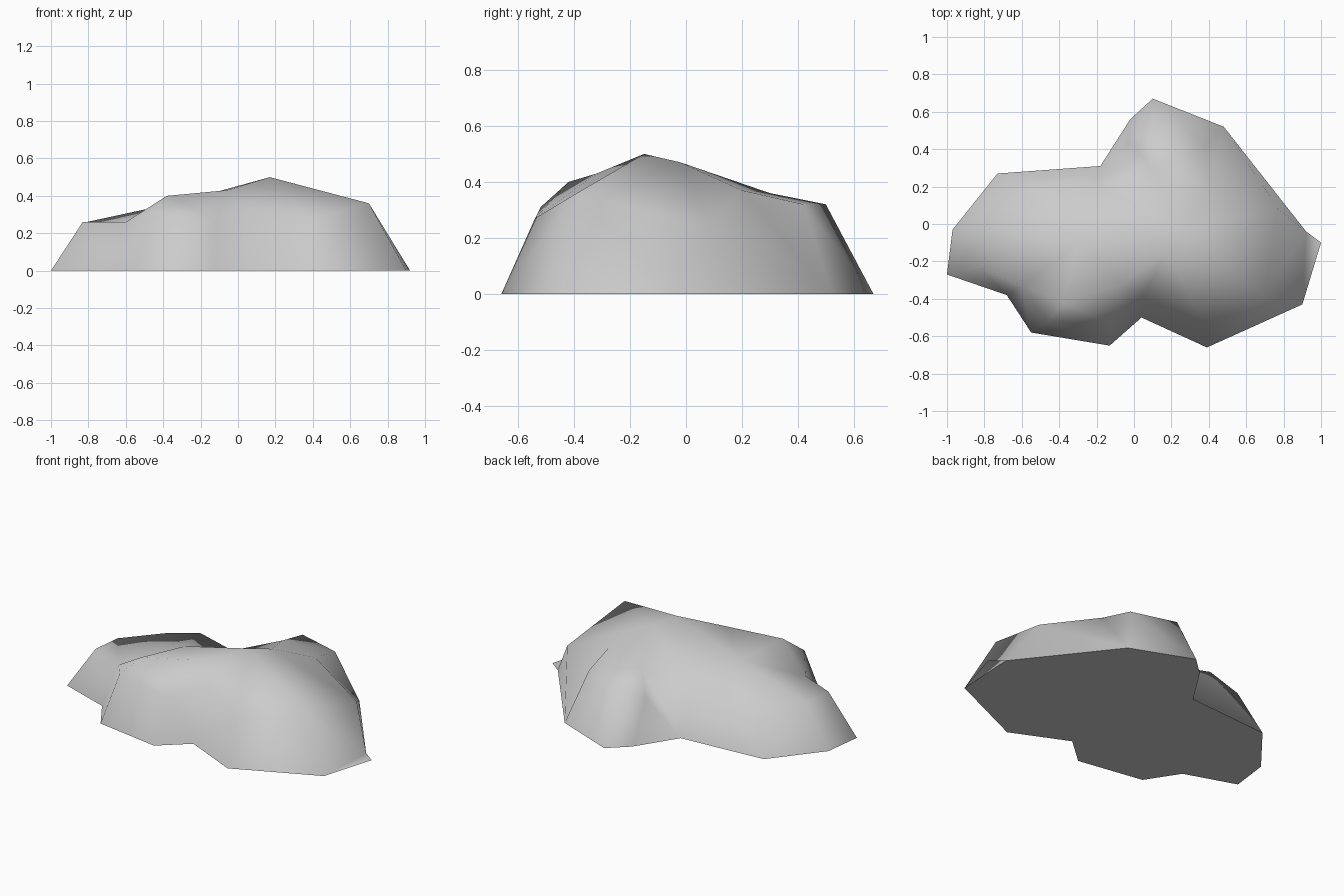
import bpy
import bmesh
import math
from mathutils import Vector
from mathutils.geometry import delaunay_2d_cdt

# Remove the default object
default_cube = bpy.data.objects.get("Cube")
if default_cube:
    bpy.data.objects.remove(default_cube, do_unlink=True)


def make_material(name, value):
    """Flat grey material, visible in the viewport and in renders."""
    material = bpy.data.materials.new(name)
    material.use_nodes = True
    colour = (value, value, value, 1)
    material.diffuse_color = colour
    shader = material.node_tree.nodes["Principled BSDF"]
    shader.inputs["Base Color"].default_value = colour
    return material


# Ground outline of the boulder, running clockwise from its right end
ground_outline = [
    (-1, -.27), (-.97, -.03), (-.73, .27), (-.18, .31), (-.02, .56),
    (.1, .67), (.48, .52), (.92, -.04), (1, -.1), (.9, -.43),
    (.39, -.66), (.04, -.5), (-.13, -.65), (-.55, -.58), (-.68, -.38),
]

# Shoulder corners, where the steep sides turn into the top
shoulder = [
    (-.83, -.23, .26), (-.81, -.04, .26), (-.62, .18, .26), (-.4, .2, .31),
    (-.18, .2, .26), (-.03, .44, .26), (.1, .5, .32), (.38, .42, .32),
    (.77, .08, .24), (.7, -.39, .36), (.38, -.54, .27), (.04, -.4, .33),
    (-.12, -.54, .27), (-.46, -.52, .31), (-.6, -.33, .26),
]

# Summit and the bumps around it
summit = (.17, -.15, .5)
crown = [(-.38, -.42, .4), (-.06, -.32, .43), (.25, -.02, .47),
         (.4, .2, .37), (-.3, -.1, .37), (.1, .3, .36)]


def build_boulder(name, outline, upper_points, material):
    """Triangulate the corners as a relief, then close it with a flat base."""
    corners = [Vector((x, y, 0)) for x, y in outline]
    corners += [Vector(point) for point in upper_points]
    rim_size = len(outline)
    rim_edges = [(i, (i + 1) % rim_size) for i in range(rim_size)]
    flat_points = [corner.xy for corner in corners]
    result = delaunay_2d_cdt(flat_points, rim_edges, [], 1, 1e-5)
    points, triangles, sources = result[0], result[2], result[3]

    bm = bmesh.new()
    verts = []
    for point, source in zip(points, sources):
        height = corners[source[0]].z if source else 0
        verts.append(bm.verts.new((point.x, point.y, height)))
    for triangle in triangles:
        bm.faces.new([verts[i] for i in triangle])

    # Flat underside
    rim = [edge for edge in bm.edges if edge.is_boundary]
    bmesh.ops.contextual_create(bm, geom=rim)
    bmesh.ops.recalc_face_normals(bm, faces=bm.faces[:])

    mesh = bpy.data.meshes.new(name)
    bm.to_mesh(mesh)
    bm.free()
    mesh.materials.append(material)
    boulder = bpy.data.objects.new(name, mesh)
    bpy.context.collection.objects.link(boulder)
    return boulder


stone_grey = make_material("stone grey", .6)
boulder = build_boulder("boulder", ground_outline,
                        shoulder + [summit] + crown, stone_grey)

# Smooth stone with a crisp edge around the underside
bpy.ops.object.select_all(action='DESELECT')
boulder.select_set(True)
bpy.context.view_layer.objects.active = boulder
bpy.ops.object.shade_smooth_by_angle(angle=math.radians(85))
